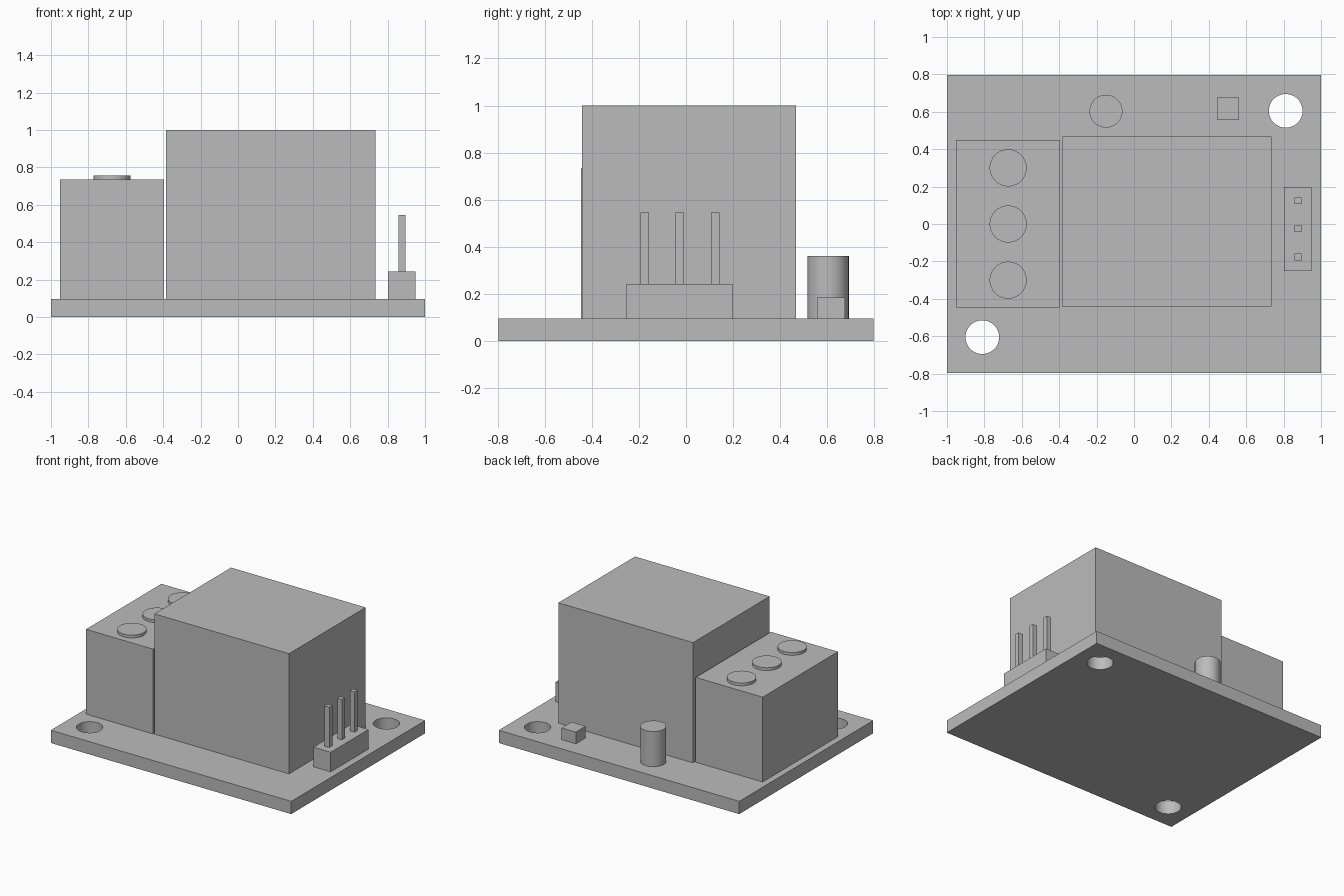
import bpy
import math

cube = bpy.data.objects.get("Cube")
if cube:
    bpy.data.objects.remove(cube, do_unlink=True)

grey = bpy.data.materials.new("plain_grey")
grey.use_nodes = True
COLOUR = (0.5, 0.5, 0.5, 1)
grey.diffuse_color = COLOUR
grey.node_tree.nodes["Principled BSDF"].inputs["Base Color"].default_value = COLOUR

BOARD_TOP = 0.096


def box(name, x0, x1, y0, y1, z0, z1):
    """Box spanning the given limits."""
    bpy.ops.mesh.primitive_cube_add(size=1, location=((x0 + x1) / 2, (y0 + y1) / 2, (z0 + z1) / 2))
    ob = bpy.context.object
    ob.name = name
    ob.scale = (x1 - x0, y1 - y0, z1 - z0)
    bpy.ops.object.transform_apply(location=False, rotation=False, scale=True)
    ob.data.materials.append(grey)
    return ob


def cylinder(name, x, y, radius, z0, z1):
    """Upright smooth-sided cylinder."""
    bpy.ops.mesh.primitive_cylinder_add(vertices=64, radius=radius, depth=z1 - z0,
                                        location=(x, y, (z0 + z1) / 2))
    ob = bpy.context.object
    ob.name = name
    ob.data.materials.append(grey)
    bpy.ops.object.shade_smooth_by_angle(angle=math.radians(30))
    return ob


# Circuit board with two mounting holes in opposite corners
board = box("circuit_board", -1, 1, -0.796, 0.796, 0, BOARD_TOP)
for side in (-1, 1):
    cutter = cylinder("hole_cutter", side * 0.811, side * 0.605, 0.09, -0.1, 0.2)
    cutter.hide_render = True
    bpy.context.view_layer.objects.active = board
    mod = board.modifiers.new("mounting_hole", "BOOLEAN")
    mod.operation = "DIFFERENCE"
    mod.solver = "EXACT"
    mod.object = cutter
    bpy.ops.object.modifier_apply(modifier=mod.name)
    bpy.data.objects.remove(cutter, do_unlink=True)
bpy.ops.object.select_all(action="DESELECT")
board.select_set(True)
bpy.ops.object.shade_smooth_by_angle(angle=math.radians(30))

# Relay housing
box("relay_housing", -0.386, 0.734, -0.442, 0.468, BOARD_TOP, 1)

# Terminal block with three screws
box("terminal_block", -0.952, -0.395, -0.446, 0.449, BOARD_TOP, 0.734)
for i in range(3):
    cylinder(f"terminal_screw_{i + 1}", -0.673, (i - 1) * 0.3, 0.099, 0.734, 0.755)

# Pin header with three square pins
box("pin_header_base", 0.803, 0.948, -0.252, 0.197, BOARD_TOP, 0.243)
for i in range(3):
    y = -0.026 + (i - 1) * 0.15
    box(f"header_pin_{i + 1}", 0.857, 0.895, y - 0.018, y + 0.018, 0.243, 0.546)

# Small components behind the relay
cylinder("capacitor", -0.15, 0.603, 0.088, BOARD_TOP, 0.361)
box("indicator_light", 0.444, 0.562, 0.557, 0.675, BOARD_TOP, 0.184)
